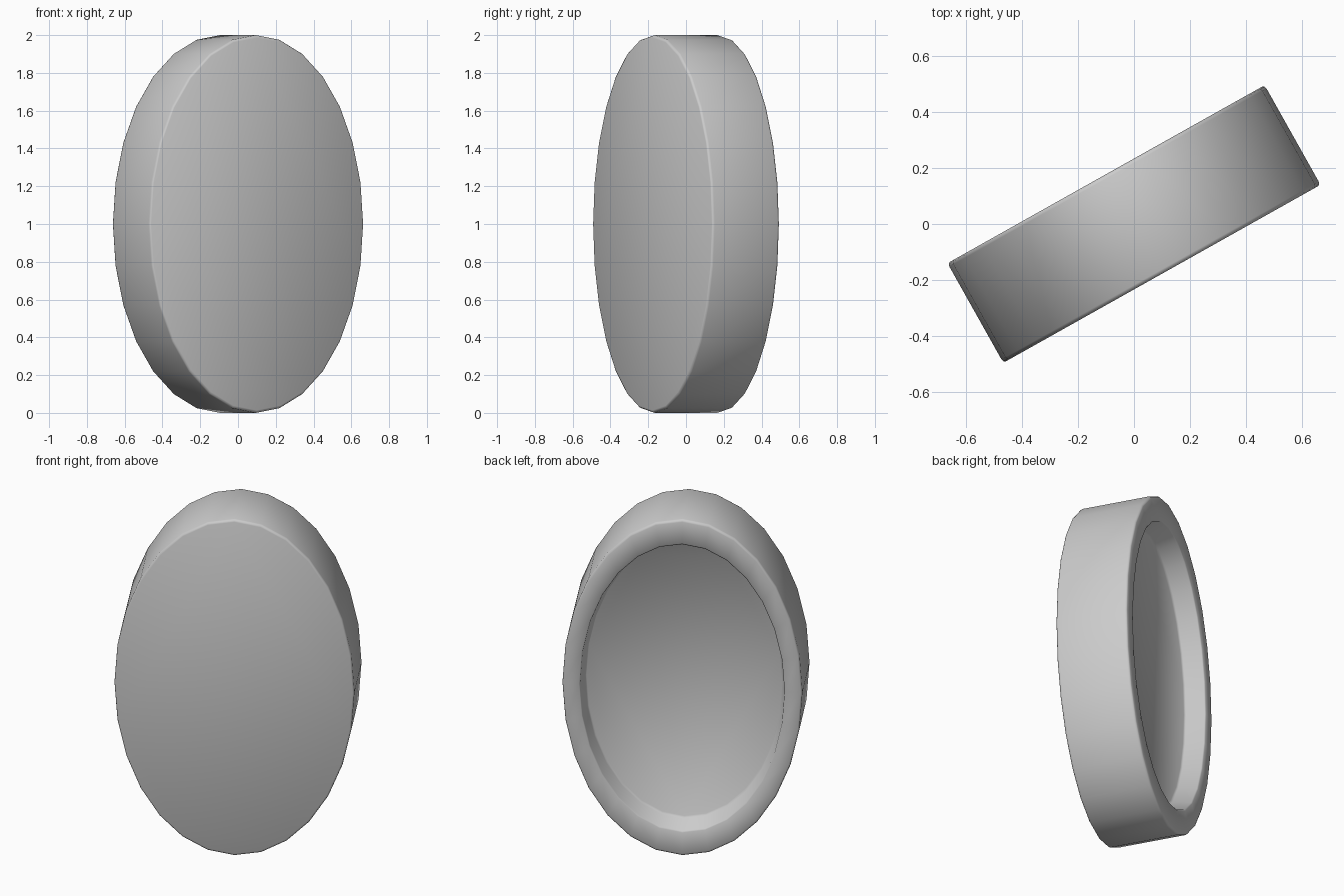
import bpy, bmesh, math

if "Cube" in bpy.data.objects:
    bpy.data.objects.remove(bpy.data.objects["Cube"])

SIDES = 28
HALF_W, HALF_H, T = 0.65, 1.0, 0.204   # ellipse half axes, half thickness
B = 0.014                              # edge softening

# Profile (scale of ellipse, depth): front face, wall, rim, recess floor
profile = [
    (1 - B, -T), (1 - B * 0.3, -T + B * 0.3), (1, -T + B),
    (1, T - B), (1 - B * 0.3, T - B * 0.3), (1 - B, T),
    (0.86, T), (0.852, T - 0.006),
    (0.828, T - 0.108), (0.815, T - 0.118),
]

bm = bmesh.new()
rings = []
for s, y in profile:
    ring = []
    for i in range(SIDES):
        a = 2 * math.pi * i / SIDES
        ring.append(bm.verts.new((HALF_W * s * math.cos(a), y, HALF_H * s * math.sin(a))))
    rings.append(ring)

# Walls between rings, then flat caps
for r0, r1 in zip(rings, rings[1:]):
    for i in range(SIDES):
        j = (i + 1) % SIDES
        bm.faces.new((r0[i], r0[j], r1[j], r1[i]))
bm.faces.new(rings[0])
bm.faces.new(rings[-1])
bmesh.ops.recalc_face_normals(bm, faces=bm.faces)

mesh = bpy.data.meshes.new("oval_disc")
bm.to_mesh(mesh)
bm.free()
disc = bpy.data.objects.new("oval_disc", mesh)
bpy.context.collection.objects.link(disc)
disc.location.z = HALF_H
disc.rotation_euler.z = math.radians(29.3)

# Smooth shading with sharp edges kept
bpy.context.view_layer.objects.active = disc
disc.select_set(True)
bpy.ops.object.shade_smooth_by_angle(angle=math.radians(50))
